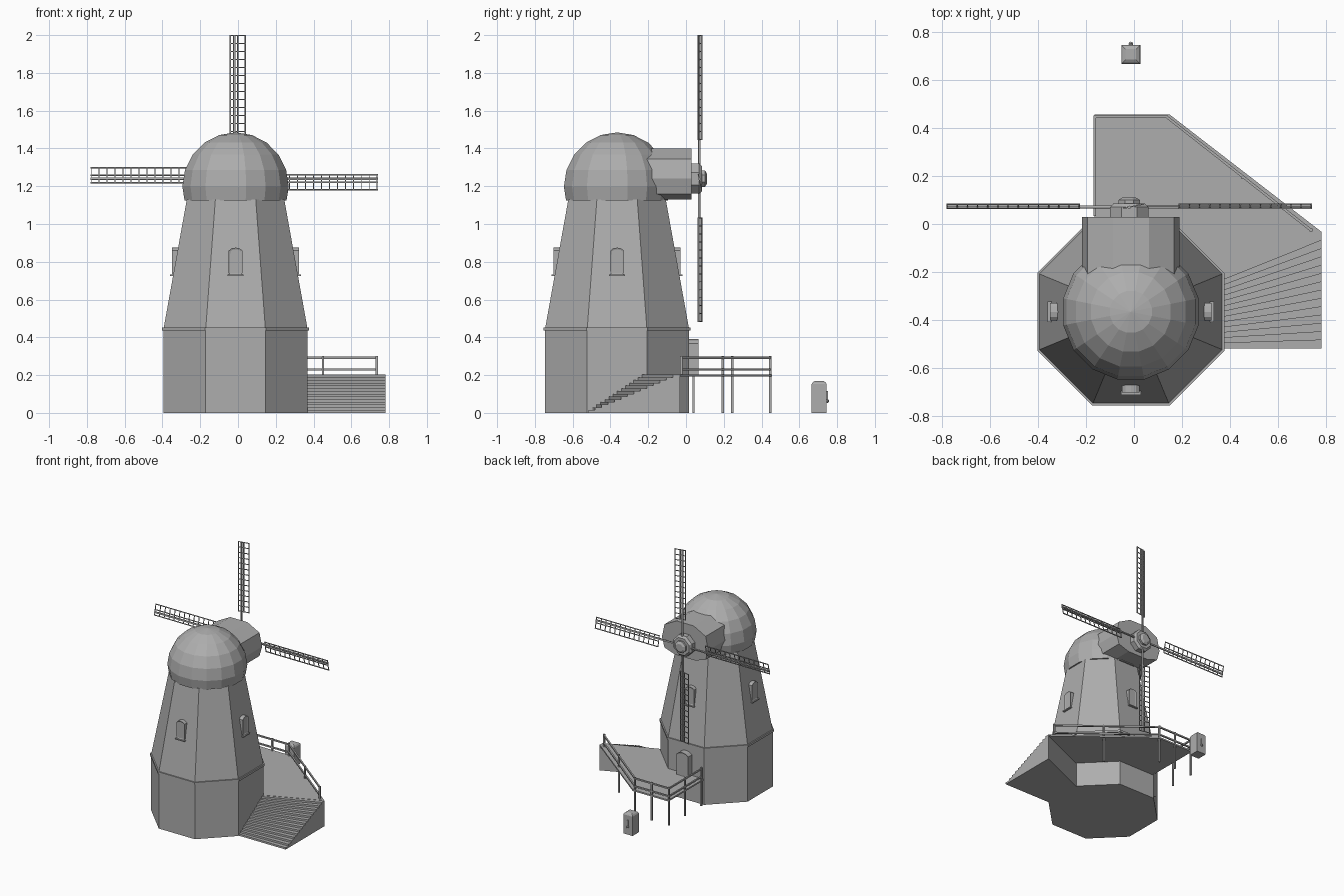
import bpy, bmesh, math
from mathutils import Vector, Matrix

if "Cube" in bpy.data.objects:
    bpy.data.objects.remove(bpy.data.objects["Cube"])

CX, CY = -0.013, -0.365          # tower axis
HX, HZ = -0.02, 1.24             # sail hub axis

stone = bpy.data.materials.new("plain_grey")
stone.diffuse_color = (0.42, 0.42, 0.42, 1)
stone.use_nodes = True
stone.node_tree.nodes["Principled BSDF"].inputs["Base Color"].default_value = stone.diffuse_color


def finish(name, bm):
    bmesh.ops.recalc_face_normals(bm, faces=bm.faces)
    me = bpy.data.meshes.new(name)
    bm.to_mesh(me)
    bm.free()
    me.materials.append(stone)
    ob = bpy.data.objects.new(name, me)
    bpy.context.collection.objects.link(ob)
    return ob


def loft(bm, loops):
    """Skin a stack of equal-length loops and cap both ends."""
    rings = [[bm.verts.new(p) for p in lp] for lp in loops]
    n = len(rings[0])
    for a, b in zip(rings, rings[1:]):
        for i in range(n):
            j = (i + 1) % n
            bm.faces.new((a[i], a[j], b[j], b[i]))
    bm.faces.new(rings[0][::-1])
    bm.faces.new(rings[-1])


def prism(bm, pts, z0, z1):
    loft(bm, [[(x, y, z) for x, y in pts] for z in (z0, z1)])


def box(bm, lo, hi):
    prism(bm, [(lo[0], lo[1]), (hi[0], lo[1]), (hi[0], hi[1]), (lo[0], hi[1])], lo[2], hi[2])


def bar(bm, a, b, t):
    """Square bar between two points."""
    a, b = Vector(a), Vector(b)
    m = Matrix.Translation((a + b) / 2) @ (b - a).to_track_quat('Z', 'Y').to_matrix().to_4x4()
    bmesh.ops.create_cube(bm, size=1, matrix=m @ Matrix.Diagonal((t, t, (b - a).length, 1)))


def octagon(apothem, z):
    r = apothem / math.cos(math.pi / 8)
    return [(CX + r * math.cos(math.pi * (i + .5) / 4),
             CY + r * math.sin(math.pi * (i + .5) / 4), z) for i in range(8)]


# Tower: straight base, ledge, tapering upper body
bm = bmesh.new()
loft(bm, [octagon(.382, 0), octagon(.382, .44)])
finish("tower_base", bm)
bm = bmesh.new()
loft(bm, [octagon(.389, .435), octagon(.389, .452)])
finish("tower_ledge", bm)
bm = bmesh.new()
loft(bm, [octagon(.382, .44), octagon(.258, 1.13)])
finish("tower_body", bm)

# Domed cap: faceted sphere cut flat underneath
bm = bmesh.new()
bmesh.ops.create_uvsphere(bm, u_segments=16, v_segments=10, radius=.287,
                          matrix=Matrix.Translation((CX, CY, 1.198)) @ Matrix.Rotation(math.pi / 16, 4, 'Z'))
cut = bmesh.ops.bisect_plane(bm, geom=bm.verts[:] + bm.edges[:] + bm.faces[:],
                             plane_co=(0, 0, 1.125), plane_no=(0, 0, -1), clear_outer=True)
bmesh.ops.contextual_create(bm, geom=[e for e in cut["geom_cut"] if isinstance(e, bmesh.types.BMEdge)])
finish("dome_cap", bm)

# Sail housing behind the dome
half = [(.09, 1.13), (.18, 1.16), (.203, 1.24), (.18, 1.345), (.075, 1.4)]
outline = half + [(-x, z) for x, z in reversed(half)]
bm = bmesh.new()
loft(bm, [[(CX + x, y, z) for x, z in outline] for y in (-.36, .03)])
finish("sail_housing", bm)

# Hub and its stepped cap
bm = bmesh.new()
loft(bm, [[(HX + r * math.cos(math.pi * (i + .5) / 4), y, HZ + r * math.sin(math.pi * (i + .5) / 4))
           for i in range(8)]
          for r, y in ((.086, .028), (.086, .07), (.07, .086), (.048, .086), (.048, .1), (.03, .11))])
finish("sail_hub", bm)


# Four lattice sails, slightly pitched about their spars
def sail(name, turn):
    bm = bmesh.new()
    for v in (-.022, .019, .06):
        bar(bm, (v, 0, .205), (v, 0, .76), .006)
    for i in range(14):
        z = .208 + i * .549 / 13
        bar(bm, (-.024, 0, z), (.062, 0, z), .005)
    bar(bm, (0, 0, .03), (0, 0, .76), .011)
    bm.transform(Matrix.Translation((HX, .07, HZ)) @ Matrix.Rotation(turn, 4, 'Y')
                 @ Matrix.Rotation(math.radians(12), 4, 'Z'))
    finish(name, bm)


for k, side in enumerate(("top", "right", "bottom", "left")):
    sail("sail_" + side, k * math.pi / 2)


# Arched openings: a block with a recessed panel, facing -y before turning
def arched(name, w, z0, z1, inner, outer, turn, sill):
    bm = bmesh.new()
    rise = w * .45
    arch = [(-w, z0), (w, z0), (w, z1 - rise), (w * .6, z1 - rise * .25), (0, z1),
            (-w * .6, z1 - rise * .25), (-w, z1 - rise)]
    loft(bm, [[(x, -d, z) for x, z in arch] for d in (inner, outer)])
    bm.faces.ensure_lookup_table()
    bmesh.ops.recalc_face_normals(bm, faces=bm.faces)
    bmesh.ops.inset_region(bm, faces=[bm.faces[-1]], thickness=.009, depth=-.004)
    if sill:
        box(bm, (-w - .006, -outer - .01, z0 - .008), (w + .006, -inner, z0))
    bm.transform(Matrix.Translation((CX, CY, 0)) @ Matrix.Rotation(turn, 4, 'Z'))
    finish(name, bm)


for k, side in enumerate(("front", "right", "back", "left")):
    arched("window_" + side, .036, .732, .875, .27, .336, k * math.pi / 2, True)
arched("back_door", .05, .2, .39, .35, .43, math.pi, False)

# Raised deck
bm = bmesh.new()
prism(bm, [(-.165, -.05), (-.165, .455), (.148, .455), (.78, -.033), (.36, -.215)], .192, .204)
finish("deck", bm)

# Fanned solid steps
bm = bmesh.new()
N = 14
for i in range(N):
    f0, f1 = i / N, (i + 1) / N
    ya, yb = [-.517 + f * .302 for f in (f0, f1)]
    yc, yd = [-.517 + f * .484 for f in (f0, f1)]
    prism(bm, [(.36, ya), (.78, yc), (.78, yd), (.36, yb)], 0, .202 * (i + 1) / N)
finish("steps", bm)

# Railing with posts that run down to the ground
corners = [(-.163, .04), (-.163, .446), (.135, .446), (.735, -.025)]
posts = corners[:3] + [(-.163, .245), (-.013, .446), (.45, .195)]
bm = bmesh.new()
for x, y in posts:
    box(bm, (x - .006, y - .006, 0), (x + .006, y + .006, .302))
box(bm, (.729, -.031, .2), (.741, -.019, .302))
finish("rail_posts", bm)
bm = bmesh.new()
for z in (.23, .292):
    for (ax, ay), (bx, by) in zip(corners, corners[1:]):
        bar(bm, (ax, ay, z), (bx, by, z), .011)
finish("rails", bm)

# Small standing pump box with a tap
bm = bmesh.new()
loft(bm, [[(CX + sx * r, .705 + sy * r, z) for sx, sy in ((-1, -1), (1, -1), (1, 1), (-1, 1))]
          for r, z in ((.04, 0), (.04, .152), (.034, .162), (.022, .169))])
finish("pump_box", bm)
bm = bmesh.new()
bar(bm, (CX, .747, .06), (CX, .747, .115), .008)
bmesh.ops.create_uvsphere(bm, u_segments=8, v_segments=6, radius=.01,
                          matrix=Matrix.Translation((CX, .748, .063)))
finish("pump_tap", bm)
